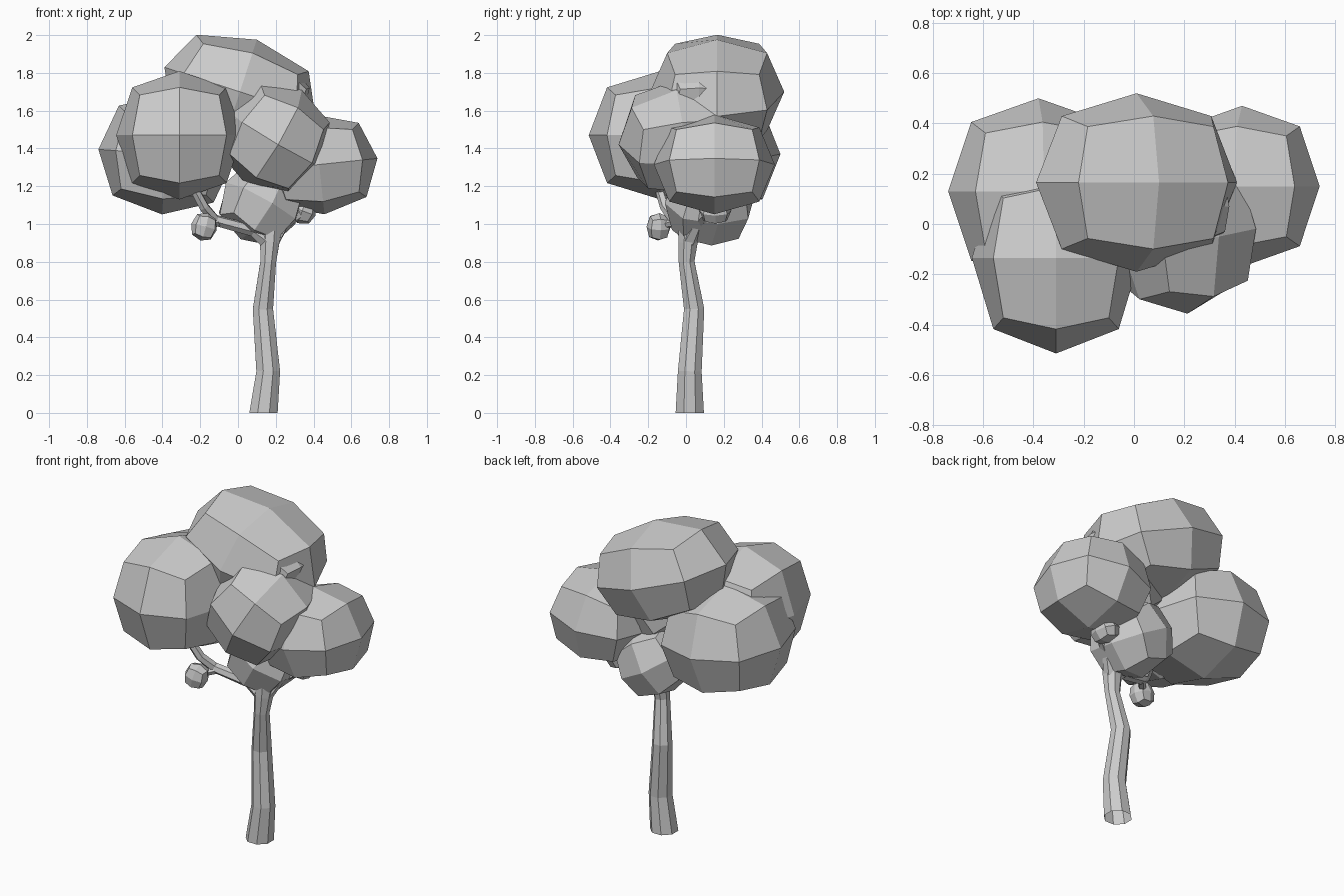
import bpy, bmesh
from math import radians, cos, sin, pi
from mathutils import Vector, Euler

if "Cube" in bpy.data.objects:
    bpy.data.objects.remove(bpy.data.objects["Cube"])


def finish(bm, name):
    bmesh.ops.recalc_face_normals(bm, faces=bm.faces)
    me = bpy.data.meshes.new(name)
    bm.to_mesh(me)
    bm.free()
    ob = bpy.data.objects.new(name, me)
    bpy.context.collection.objects.link(ob)
    return ob


def leaf_clump(name, center, radii, tilt=(0, 0, 0), p=2.35):
    """Rounded 24-quad cube, stretched and tilted."""
    bm = bmesh.new()
    bmesh.ops.create_cube(bm, size=2)
    bmesh.ops.subdivide_edges(bm, edges=bm.edges[:], cuts=1, use_grid_fill=True)
    rot = Euler([radians(a) for a in tilt]).to_matrix()
    for v in bm.verts:
        n = sum(abs(c) ** p for c in v.co) ** (1 / p)
        v.co = rot @ Vector([c / n * r for c, r in zip(v.co, radii)]) + Vector(center)
    return finish(bm, name)


def limb(name, path, sides, cap_start=True):
    """Faceted tube through (x, y, z, radius) points."""
    bm = bmesh.new()
    pts = [Vector(q[:3]) for q in path]
    rings = []
    for i, q in enumerate(path):
        d = pts[min(i + 1, len(pts) - 1)] - pts[max(i - 1, 0)]
        if i == 0 and not cap_start:
            d = Vector((0, 0, 1))
        rot = Vector((0, 0, 1)).rotation_difference(d)
        rings.append([bm.verts.new(pts[i] + rot @ Vector(
            (q[3] * cos(2 * pi * (k + .5) / sides), q[3] * sin(2 * pi * (k + .5) / sides), 0)))
            for k in range(sides)])
    for a, b in zip(rings, rings[1:]):
        for k in range(sides):
            j = (k + 1) % sides
            bm.faces.new((a[k], a[j], b[j], b[k]))
    bm.faces.new(rings[-1])
    if cap_start:
        bm.faces.new(rings[0])
    return finish(bm, name)


# Trunk, open underneath
limb("trunk", [(.135, .02, 0, .081), (.16, .02, .22, .068), (.132, .043, .55, .058),
               (.16, .003, .8, .045), (.168, .01, .9, .055), (.17, .02, .97, .068),
               (.15, .08, 1.1, .04)], 8, cap_start=False)

# Branches
limb("left_branch", [(.17, .01, .9, .05), (.08, -.01, .965, .033), (-.12, -.06, 1.02, .03),
                     (-.18, -.11, 1.09, .028), (-.25, -.15, 1.22, .025)], 6)
limb("left_twig", [(-.1, -.05, 1.01, .025), (-.18, -.14, .99, .018)], 6)
limb("right_branch", [(.17, .01, .9, .05), (.24, .06, 1.0, .033), (.33, .11, 1.06, .03),
                      (.42, .15, 1.2, .025)], 6)
limb("upper_branch", [(.17, .01, .93, .05), (.2, .0, 1.08, .035), (.2, -.02, 1.3, .03)], 6)

# Foliage clumps
leaf_clump("front_left_foliage", (-.31, -.135, 1.47), (.335, .38, .34))
leaf_clump("back_left_foliage", (-.38, .13, 1.37), (.36, .37, .32), (0, 4, 0))
leaf_clump("right_foliage", (.43, .15, 1.315), (.31, .32, .265), (0, -6, 0))
leaf_clump("top_foliage", (.01, .165, 1.7), (.42, .355, .29), (0, 18, 0))
leaf_clump("front_foliage", (.19, -.03, 1.46), (.29, .33, .29), (8, 30, 8))
leaf_clump("upper_right_foliage", (.27, .07, 1.68), (.1, .16, .12), (0, 30, 0))
leaf_clump("lower_foliage", (.12, .12, 1.11), (.22, .24, .22), (0, 30, 15))
leaf_clump("small_left_foliage", (-.18, -.145, .985), (.07, .065, .075), (0, 15, 10))
leaf_clump("small_right_foliage", (.34, .155, 1.07), (.075, .085, .07), (0, 20, 0))
